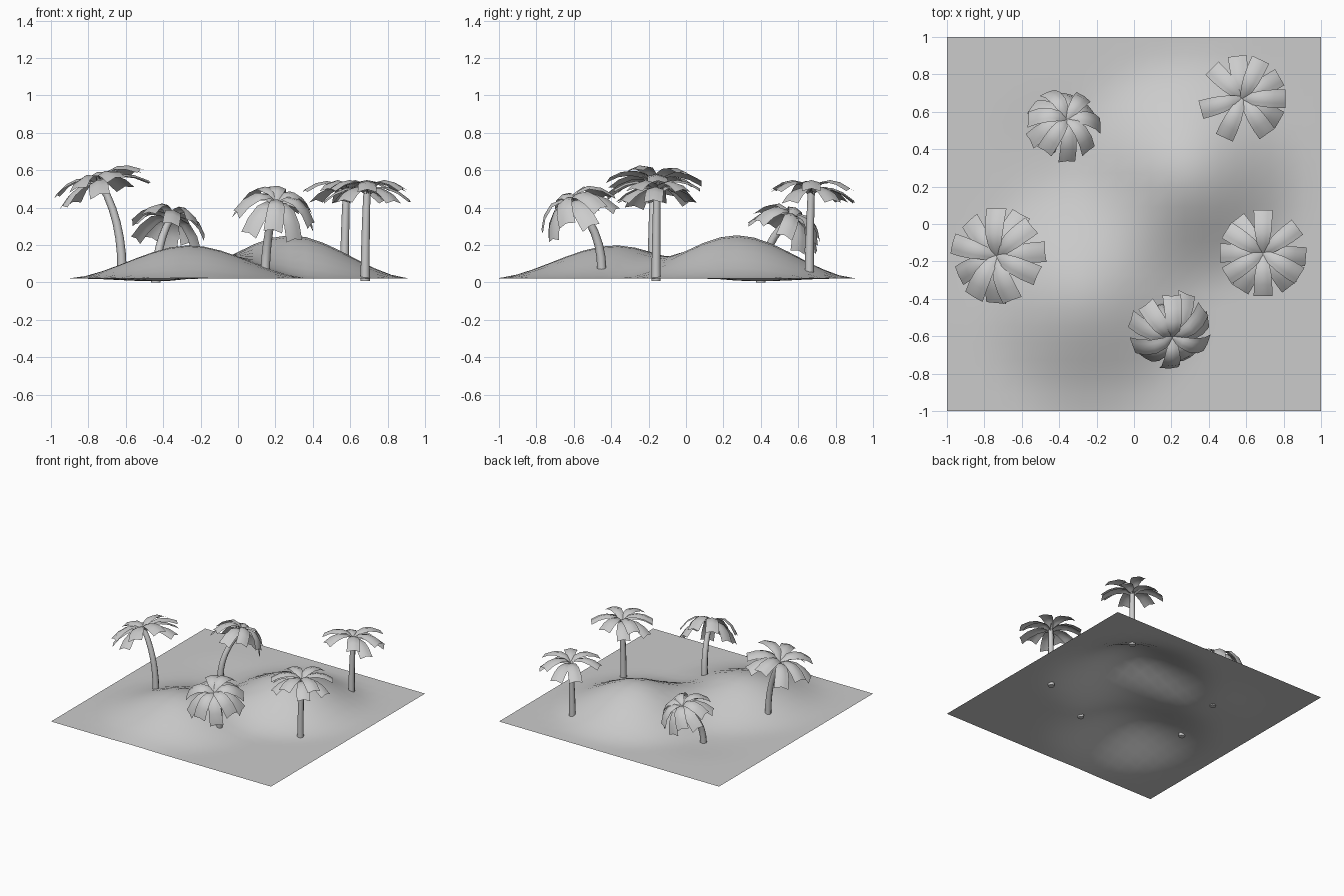
import bpy, bmesh, math
from mathutils import Vector

if "Cube" in bpy.data.objects:
    bpy.data.objects.remove(bpy.data.objects["Cube"])


def finish(bm, name):
    me = bpy.data.meshes.new(name)
    bm.to_mesh(me)
    bm.free()
    for p in me.polygons:
        p.use_smooth = True
    ob = bpy.data.objects.new(name, me)
    bpy.context.collection.objects.link(ob)
    return ob


# Sand: flat sheet with two dunes and a shallow dip (x, y, radius, height)
MOUNDS = [(0.28, 0.27, 0.66, 0.232), (-0.26, -0.38, 0.67, 0.178), (-0.45, 0.40, 0.4, -0.014)]


def ground(x, y):
    z = 0.02
    for cx, cy, r, h in MOUNDS:
        t = max(0, 1 - math.hypot(x - cx, y - cy) / r)
        z += h * t * t * (3 - 2 * t)
    return z


bm = bmesh.new()
bmesh.ops.create_grid(bm, x_segments=22, y_segments=22, size=1)
for v in bm.verts:
    v.co.z = ground(v.co.x, v.co.y)
finish(bm, "sand_ground")


# Trunk: tapered tube along a bent path
def trunk(name, base, bend, top):
    bm = bmesh.new()
    a, b, c = map(Vector, (base, bend, top))
    rings, n, steps = [], 8, 6
    for i in range(steps + 1):
        t = i / steps
        p = a * (1 - t) ** 2 + b * 2 * t * (1 - t) + c * t * t
        d = (b - a) * (1 - t) + (c - b) * t
        q = Vector((0, 0, 1)).rotation_difference(d)
        r = 0.025 - 0.006 * t
        rings.append([bm.verts.new(p + q @ Vector((r * math.cos(k * math.tau / n),
                                                   r * math.sin(k * math.tau / n), 0)))
                      for k in range(n)])
    for lo, hi in zip(rings, rings[1:]):
        for k in range(n):
            bm.faces.new((lo[k], lo[(k + 1) % n], hi[(k + 1) % n], hi[k]))
    bm.faces.new(rings[0][::-1])
    bm.faces.new(rings[-1])
    ob = finish(bm, name)
    ob.data.polygons[-1].use_smooth = ob.data.polygons[-2].use_smooth = False


# Crown: two tiers of arched, widening fronds with a soft central ridge
FLAT = [(0, 0), (0.05, 0.045), (0.11, 0.057), (0.17, 0.045), (0.23, 0.012)]
DROOP = [(0, 0), (0.05, 0.043), (0.11, 0.045), (0.17, 0.005), (0.215, -0.06)]
WIDTH = [0.014, 0.032, 0.044, 0.049, 0.050]


def crown(name, top, axis, size, profile, upper, lower):
    bm = bmesh.new()
    q = Vector((0, 0, 1)).rotation_difference(Vector(axis))
    for tier, angles in enumerate((upper, lower)):
        for j, deg in enumerate(angles):
            u = math.radians(deg)
            out = Vector((math.cos(u), math.sin(u), 0))
            side = Vector((-out.y, out.x, 0))
            rows = []
            for (r, z), w in zip(profile, WIDTH):
                z -= tier * (0.015 + 0.2 * r) + 0.005 * (j % 2)
                rows.append([bm.verts.new(Vector(top) + size * (q @ (
                    out * r + side * s * w + Vector((0, 0, z - abs(s) * w * 0.28)))))
                    for s in (-1, -0.5, 0, 0.5, 1)])
            for lo, hi in zip(rows, rows[1:]):
                for k in range(4):
                    bm.faces.new((lo[k], hi[k], hi[k + 1], lo[k + 1]))
    finish(bm, name)


# Palms: label, base, bend, top, crown axis, size, profile, frond angles
PALMS = [
    ("left", (-0.62, -0.18), (-0.62, -0.18, 0.34), (-0.735, -0.17, 0.53), (-0.28, 0, 0.96), 1.1, FLAT,
     (90, 40, 335, 290, 240, 165), (62, 5, 265, 205, 132)),
    ("front", (0.145, -0.45), (0.155, -0.45, 0.29), (0.205, -0.605, 0.43), (0.15, -0.42, 0.9), 1.0, DROOP,
     (90, 35, 340, 270, 200, 130), (65, 10, 305, 235, 165)),
    ("right", (0.68, -0.16), (0.68, -0.16, 0.25), (0.69, -0.155, 0.49), (0, 0, 1), 1.0, FLAT,
     (90, 37, 328, 270, 212, 148), (355, 308, 238, 180, 128)),
    ("back_right", (0.57, 0.66), (0.57, 0.66, 0.25), (0.58, 0.67, 0.49), (0, 0, 1), 1.0, FLAT,
     (65, 195, 245, 305, 0), (30, 97, 135, 330)),
    ("back_left", (-0.44, 0.40), (-0.44, 0.40, 0.2), (-0.36, 0.56, 0.345), (0.2, 0.38, 0.9), 0.92, DROOP,
     (55, 0, 310, 235, 175, 115), (85, 30, 275, 205, 145)),
]
for label, (bx, by), bend, top, axis, size, profile, upper, lower in PALMS:
    base = (bx, by, max(0, ground(bx, by) - 0.02))
    trunk("palm_trunk_" + label, base, bend, top)
    crown("palm_fronds_" + label, top, axis, size, profile, upper, lower)
